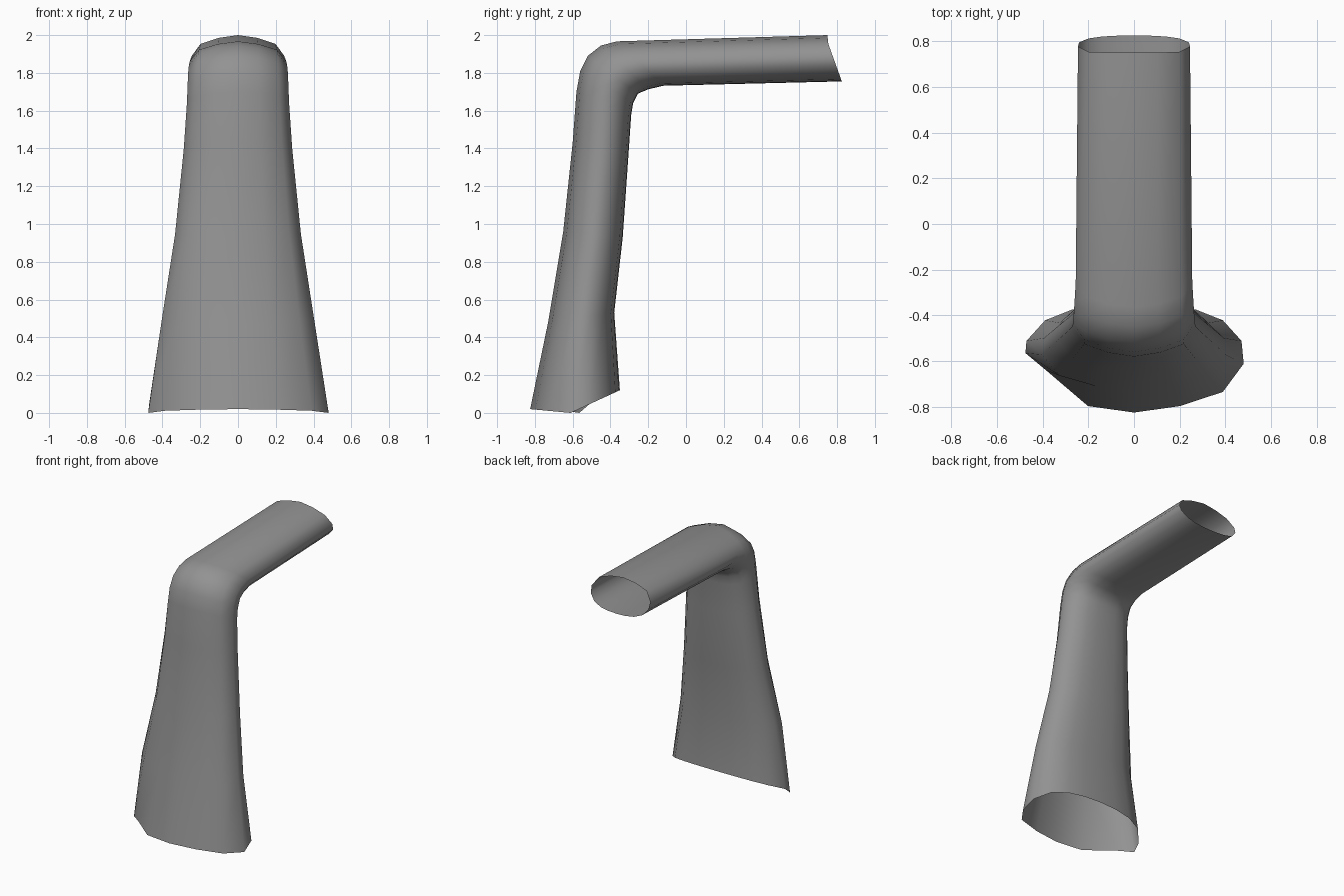
import bpy
import bmesh
from mathutils import Vector

if "Cube" in bpy.data.objects:
    bpy.data.objects.remove(bpy.data.objects["Cube"])

# Half cross-section: (share of half width, share of depth from outer to inner side)
HALF = [(0, 0), (0.42, 0.06), (0.81, 0.19), (1, 0.45), (0.98, 0.66),
        (0.81, 0.85), (0.56, 0.95), (0.28, 0.99), (0, 1)]
SECTION = HALF + [(-u, v) for u, v in HALF[-2:0:-1]]

# Stations: outer (y, z), inner (y, z), half width
STATIONS = [
    ((-0.825, 0.02), (-0.35, 0.12), 0.48),
    ((-0.73, 0.48), (-0.38, 0.53), 0.402),
    ((-0.65, 0.96), (-0.335, 0.93), 0.333),
    ((-0.60, 1.43), (-0.305, 1.36), 0.287),
    ((-0.58, 1.70), (-0.29, 1.58), 0.27),
    ((-0.56, 1.81), (-0.28, 1.64), 0.267),
    ((-0.52, 1.89), (-0.255, 1.69), 0.264),
    ((-0.45, 1.945), (-0.20, 1.713), 0.26),
    ((-0.365, 1.967), (-0.12, 1.732), 0.255),
    ((0.745, 2.0), (0.825, 1.755), 0.245),
]

bm = bmesh.new()
rings = []
for i, (outer, inner, w) in enumerate(STATIONS):
    a, b = Vector((0, *outer)), Vector((0, *inner))
    ring = []
    for u, v in SECTION:
        p = a.lerp(b, v)
        p.x = u * w
        if i == 0:
            # Slanted hem: lowest at the sides, rising to the back
            p.z = 0.02 * (1 - v / 0.45) if v < 0.45 else 0.12 * (v - 0.45) / 0.55
            # Dent at the left front corner of the hem
            if u == -0.81 and v < 0.5:
                p.x, p.y = -0.385, -0.64
            elif u == -1:
                p.x, p.y = -0.475, -0.565
        elif i == len(STATIONS) - 1:
            # Open end: upper lip is cut square, the rest slants
            p.y = 0.75 + 0.075 * max(0, (v - 0.15) / 0.85)
        ring.append(bm.verts.new(p))
    rings.append(ring)

# Skin between neighbouring rings, both ends left open
n = len(SECTION)
for lo, hi in zip(rings, rings[1:]):
    for k in range(n):
        m = (k + 1) % n
        bm.faces.new((lo[k], lo[m], hi[m], hi[k]))
bmesh.ops.recalc_face_normals(bm, faces=bm.faces)

mesh = bpy.data.meshes.new("bent_sleeve")
bm.to_mesh(mesh)
bm.free()
for poly in mesh.polygons:
    poly.use_smooth = True
sleeve = bpy.data.objects.new("bent_sleeve", mesh)
bpy.context.collection.objects.link(sleeve)

# Dark grey surface
grey = bpy.data.materials.new("dark_grey")
grey.diffuse_color = (0.29, 0.29, 0.29, 1)
grey.use_nodes = True
grey.node_tree.nodes["Principled BSDF"].inputs["Base Color"].default_value = grey.diffuse_color
mesh.materials.append(grey)
